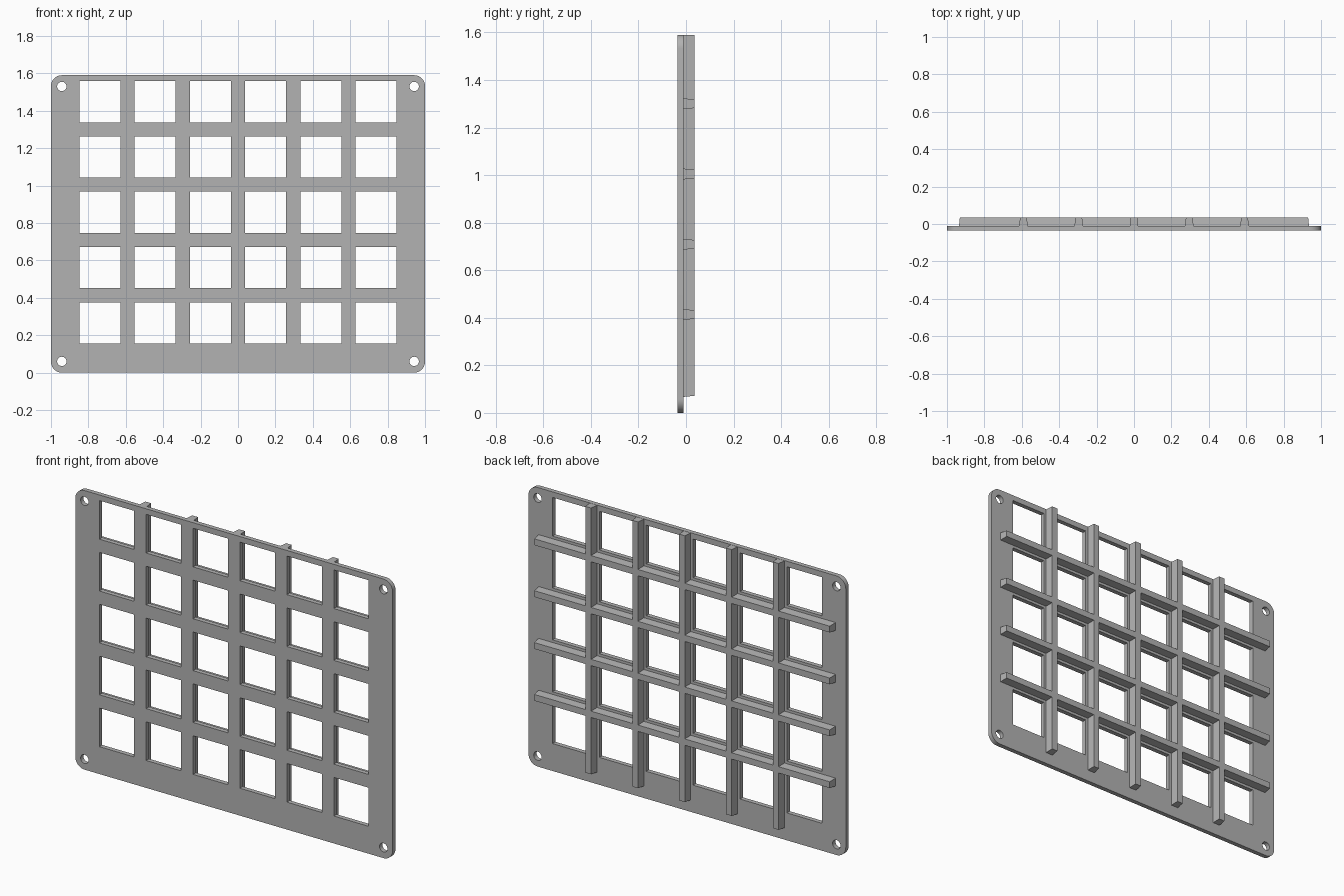
import bpy, bmesh, math

if "Cube" in bpy.data.objects:
    bpy.data.objects.remove(bpy.data.objects["Cube"])

HEIGHT, FRONT, MID, BACK = 1.59, -0.036, -0.010, 0.036
PITCH, HOLE = 0.2955, 0.22
CENTRE_Z = 0.857          # middle of the window grid

grey = bpy.data.materials.new("plain grey")
grey.use_nodes = True
colour = (0.45, 0.45, 0.45, 1)
grey.diffuse_color = colour
grey.node_tree.nodes["Principled BSDF"].inputs["Base Color"].default_value = colour


def prism(bm, outline, y0, y1):
    """Extrude an (x, z) outline along y and return the front face."""
    near = [bm.verts.new((x, y0, z)) for x, z in outline]
    far = [bm.verts.new((x, y1, z)) for x, z in outline]
    front = bm.faces.new(near)
    bm.faces.new(far[::-1])
    n = len(near)
    for i in range(n):
        j = (i + 1) % n
        bm.faces.new((near[j], near[i], far[i], far[j]))
    return front


def make_object(name, bm):
    bmesh.ops.recalc_face_normals(bm, faces=bm.faces)
    mesh = bpy.data.meshes.new(name)
    bm.to_mesh(mesh)
    bm.free()
    mesh.materials.append(grey)
    obj = bpy.data.objects.new(name, mesh)
    bpy.context.collection.objects.link(obj)
    return obj


def arc(cx, cz, r, start, end, steps):
    return [(cx + r * math.cos(a), cz + r * math.sin(a))
            for a in (start + (end - start) * i / steps for i in range(steps + 1))]


# Face plate with rounded corners and a rounded front rim
R = 0.058
outline = []
corners = [(1 - R, HEIGHT - R), (R - 1, HEIGHT - R), (R - 1, R), (1 - R, R)]
for k, (cx, cz) in enumerate(corners):
    outline += arc(cx, cz, R, k * math.pi / 2, (k + 1) * math.pi / 2, 10)
bm = bmesh.new()
front = prism(bm, outline, FRONT, MID)
bmesh.ops.bevel(bm, geom=list(front.edges), offset=0.015, segments=4,
                profile=0.5, affect='EDGES')
plate = make_object("face_plate", bm)

# Square windows and corner screw holes
bm = bmesh.new()
h = HOLE / 2
for col in range(6):
    for row in range(5):
        x, z = (col - 2.5) * PITCH, CENTRE_Z + (row - 2) * PITCH
        prism(bm, [(x - h, z - h), (x + h, z - h), (x + h, z + h), (x - h, z + h)], -0.1, 0.1)
for x in (-0.942, 0.942):
    for z in (0.06, HEIGHT - 0.06):
        prism(bm, arc(x, z, 0.025, 0, 2 * math.pi, 24)[:-1], -0.1, 0.1)
cutter = make_object("hole_cutter", bm)
cutter.hide_render = True
cut = plate.modifiers.new("holes", 'BOOLEAN')
cut.operation, cut.solver, cut.object = 'DIFFERENCE', 'EXACT', cutter
bpy.context.view_layer.objects.active = plate
plate.select_set(True)
bpy.ops.object.modifier_apply(modifier=cut.name)
bpy.data.objects.remove(cutter)
bpy.ops.object.shade_smooth_by_angle(angle=math.radians(35))


# Tapered ribs on the back
def rib(name, x0, x1, z0, z1, tapers):
    """Bar whose four sides (left, right, bottom, top) draw in towards the back."""
    left, right, bottom, top = tapers
    bm = bmesh.new()
    bmesh.ops.create_cube(bm, size=1)
    for v in bm.verts:
        back = v.co.y > 0
        x = x1 - right * back if v.co.x > 0 else x0 + left * back
        z = z1 - top * back if v.co.z > 0 else z0 + bottom * back
        v.co = (x, BACK if back else MID - 0.003, z)
    make_object(name, bm)


W, T = 0.023, 0.005
for i in range(5):
    x = (i - 2) * PITCH
    rib(f"upright_rib_{i + 1}", x - W, x + W, 0.067, HEIGHT - 0.001, (T, T, T, 0))
for i in range(4):
    z = CENTRE_Z + (i - 1.5) * PITCH
    rib(f"cross_rib_{i + 1}", -0.936, 0.936, z - W, z + W, (T, T, T, T))
